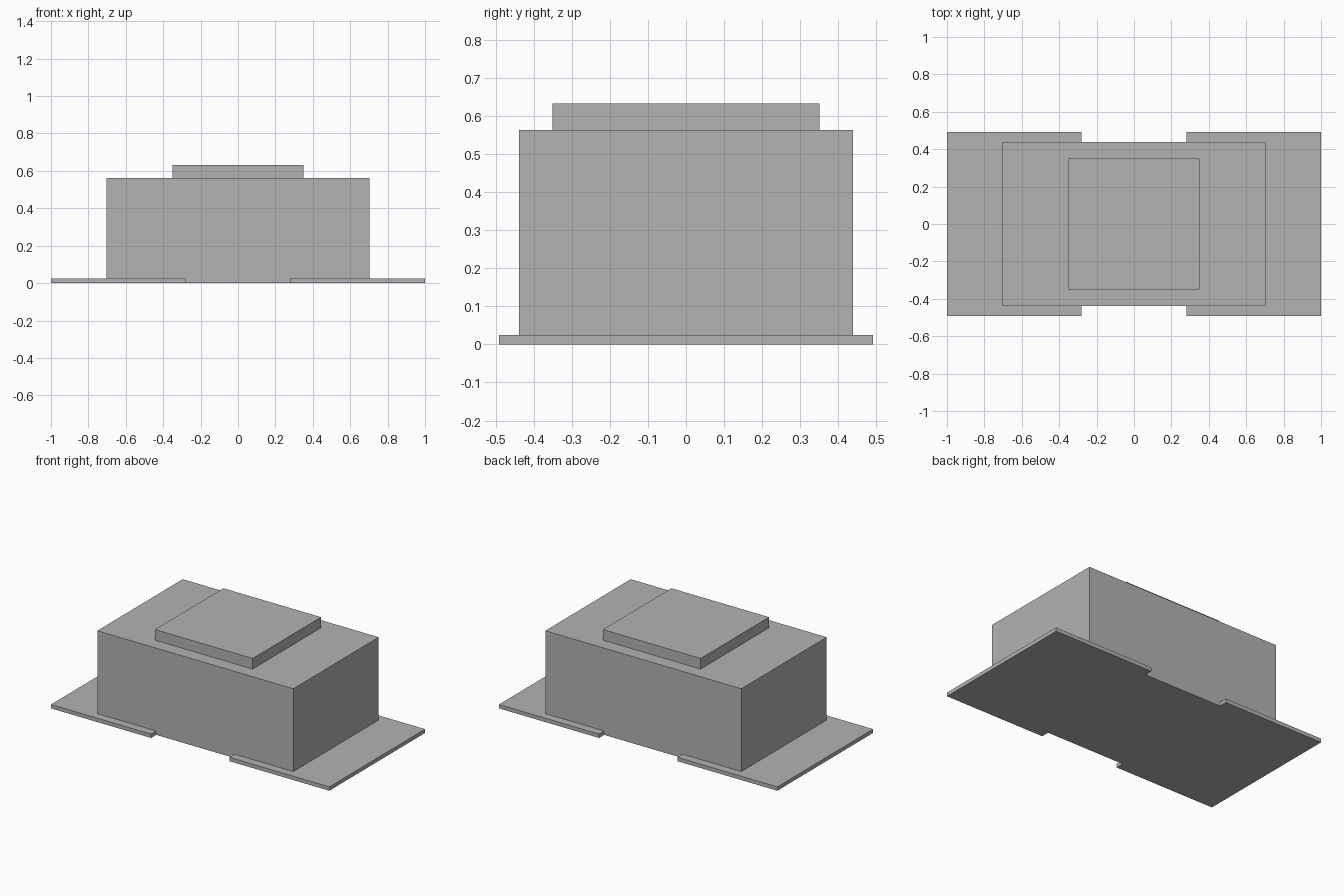
import bpy
import bmesh

if "Cube" in bpy.data.objects:
    bpy.data.objects.remove(bpy.data.objects["Cube"], do_unlink=True)

grey = bpy.data.materials.new("plain_grey")
grey.use_nodes = True
colour = (0.45, 0.45, 0.45, 1)
grey.diffuse_color = colour
grey.node_tree.nodes["Principled BSDF"].inputs["Base Color"].default_value = colour


def prism(name, outline, bottom, top):
    """Extrude a flat outline upwards into a solid part."""
    mesh = bpy.data.meshes.new(name)
    bm = bmesh.new()
    face = bm.faces.new([bm.verts.new((x, y, bottom)) for x, y in outline])
    raised = bmesh.ops.extrude_face_region(bm, geom=[face], use_keep_orig=True)
    for v in raised["geom"]:
        if isinstance(v, bmesh.types.BMVert):
            v.co.z = top
    bmesh.ops.recalc_face_normals(bm, faces=bm.faces)
    bm.to_mesh(mesh)
    bm.free()
    mesh.materials.append(grey)
    obj = bpy.data.objects.new(name, mesh)
    bpy.context.collection.objects.link(obj)
    return obj


def rectangle(x, y):
    return [(-x, -y), (x, -y), (x, y), (-x, y)]


BODY_X, BODY_Y = 0.704, 0.438
FLANGE_X, FLANGE_Y, FLANGE_INNER = 1.0, 0.491, 0.281

# Main block and raised lid
prism("body", rectangle(BODY_X, BODY_Y), 0, 0.563)
prism("lid", rectangle(0.351, 0.351), 0.563, 0.632)

# Thin base flanges wrapping around each end of the body
half = [(FLANGE_X, FLANGE_Y), (FLANGE_INNER, FLANGE_Y),
        (FLANGE_INNER, BODY_Y), (BODY_X, BODY_Y)]
outline = half + [(x, -y) for x, y in reversed(half)]
for side, sign in (("left", 1), ("right", -1)):
    prism(side + "_flange", [(sign * x, y) for x, y in outline], 0, 0.025)
